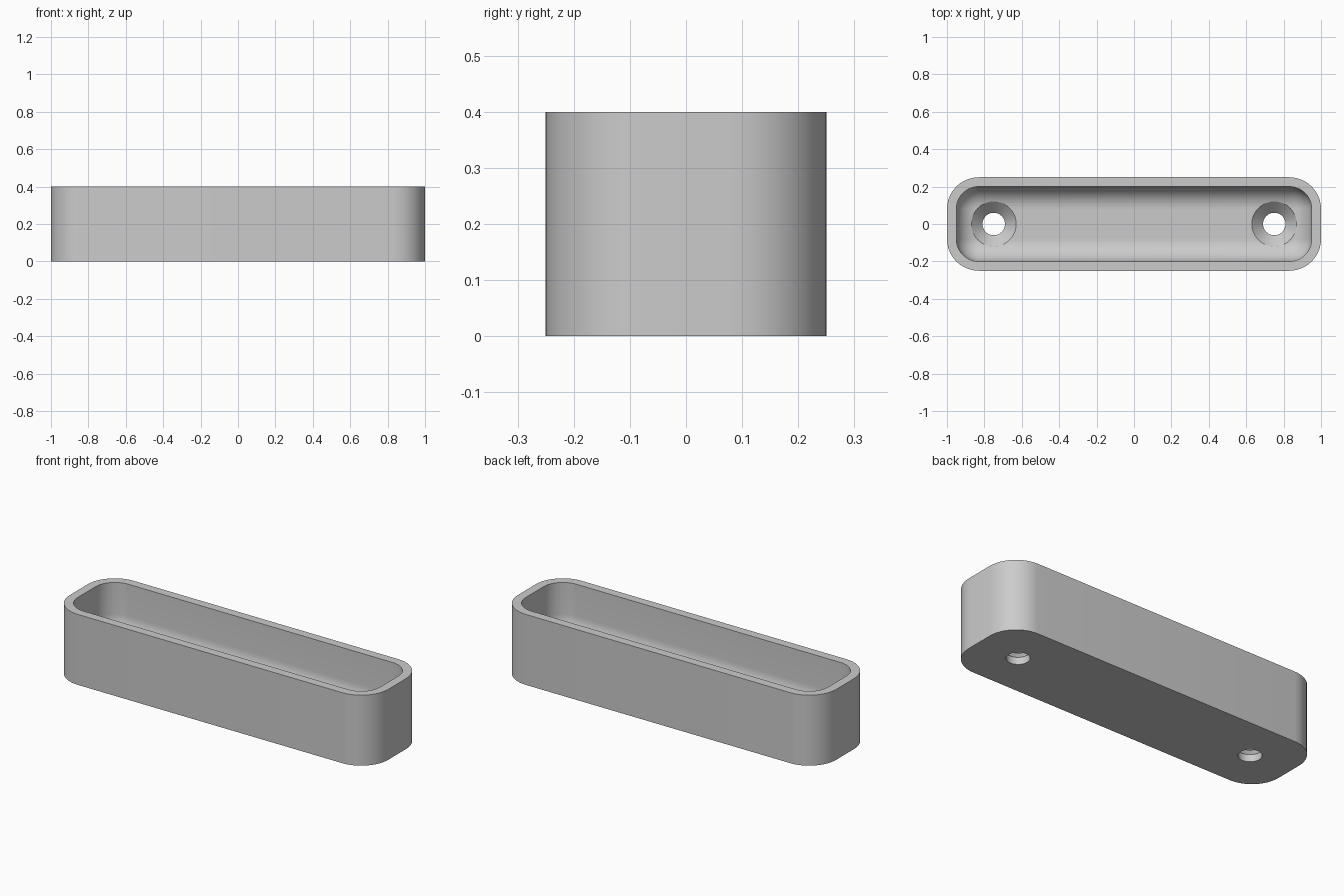
import bpy, bmesh
from math import sin, cos, pi

cube = bpy.data.objects.get("Cube")
if cube:
    bpy.data.objects.remove(cube, do_unlink=True)

LENGTH, WIDTH, HEIGHT = 2.0, 0.5, 0.4
CORNER, WALL, FLOOR = 0.17, 0.05, 0.10
FILLET = CORNER - WALL
HOLE_X, HOLE_R, SINK_R, SINK_Z = 0.75, 0.06, 0.12, 0.04

grey = bpy.data.materials.new("light grey")
grey.use_nodes = True
grey.diffuse_color = (0.6, 0.6, 0.6, 1)
grey.node_tree.nodes["Principled BSDF"].inputs["Base Color"].default_value = (0.6, 0.6, 0.6, 1)


def rounded_ring(bm, inset, z, steps=12):
    """Rounded rectangle of vertices, inset from the outer outline."""
    r = max(CORNER - inset, 0.0005)
    cx, cy = LENGTH / 2 - CORNER, WIDTH / 2 - CORNER
    ring = []
    for q, (sx, sy) in enumerate([(1, 1), (-1, 1), (-1, -1), (1, -1)]):
        for i in range(steps + 1):
            a = (q + i / steps) * pi / 2
            ring.append(bm.verts.new((sx * cx + r * cos(a), sy * cy + r * sin(a), z)))
    return ring


def circle_ring(bm, x, r, z, n=64):
    return [bm.verts.new((x + r * cos(2 * pi * i / n), r * sin(2 * pi * i / n), z))
            for i in range(n)]


def skin(name, make_ring, sections):
    """Closed solid through a stack of rings."""
    bm = bmesh.new()
    rings = [make_ring(bm, *s) for s in sections]
    for a, b in zip(rings, rings[1:]):
        for i in range(len(a)):
            j = (i + 1) % len(a)
            bm.faces.new((a[i], a[j], b[j], b[i]))
    bm.faces.new(rings[0][::-1])
    bm.faces.new(rings[-1])
    bmesh.ops.remove_doubles(bm, verts=bm.verts, dist=0.00001)
    bmesh.ops.recalc_face_normals(bm, faces=bm.faces)
    mesh = bpy.data.meshes.new(name)
    bm.to_mesh(mesh)
    bm.free()
    mesh.materials.append(grey)
    obj = bpy.data.objects.new(name, mesh)
    bpy.context.collection.objects.link(obj)
    return obj


# Tray: outer wall, rim, inner wall, then the rounded cavity bottom
sections = [(0, 0), (0, HEIGHT), (WALL, HEIGHT)]
for i in range(13):
    a = i / 12 * pi / 2
    sections.append((WALL + FILLET * (1 - cos(a)), FLOOR + FILLET * (1 - sin(a))))
tray = skin("tray", rounded_ring, sections)

# Countersunk screw holes
bpy.context.view_layer.objects.active = tray
tray.select_set(True)
for side in (-1, 1):
    x = side * HOLE_X
    cutter = skin("hole_cutter", lambda bm, r, z: circle_ring(bm, x, r, z),
                  [(HOLE_R, -0.1), (HOLE_R, SINK_Z), (SINK_R, FLOOR), (SINK_R, HEIGHT)])
    cutter.hide_render = True
    mod = tray.modifiers.new("screw_hole", 'BOOLEAN')
    mod.operation = 'DIFFERENCE'
    mod.solver = 'EXACT'
    mod.object = cutter
    bpy.ops.object.modifier_apply(modifier=mod.name)
    bpy.data.objects.remove(cutter, do_unlink=True)

bpy.ops.object.select_all(action='DESELECT')
tray.select_set(True)
bpy.ops.object.shade_smooth_by_angle(angle=pi / 6)
